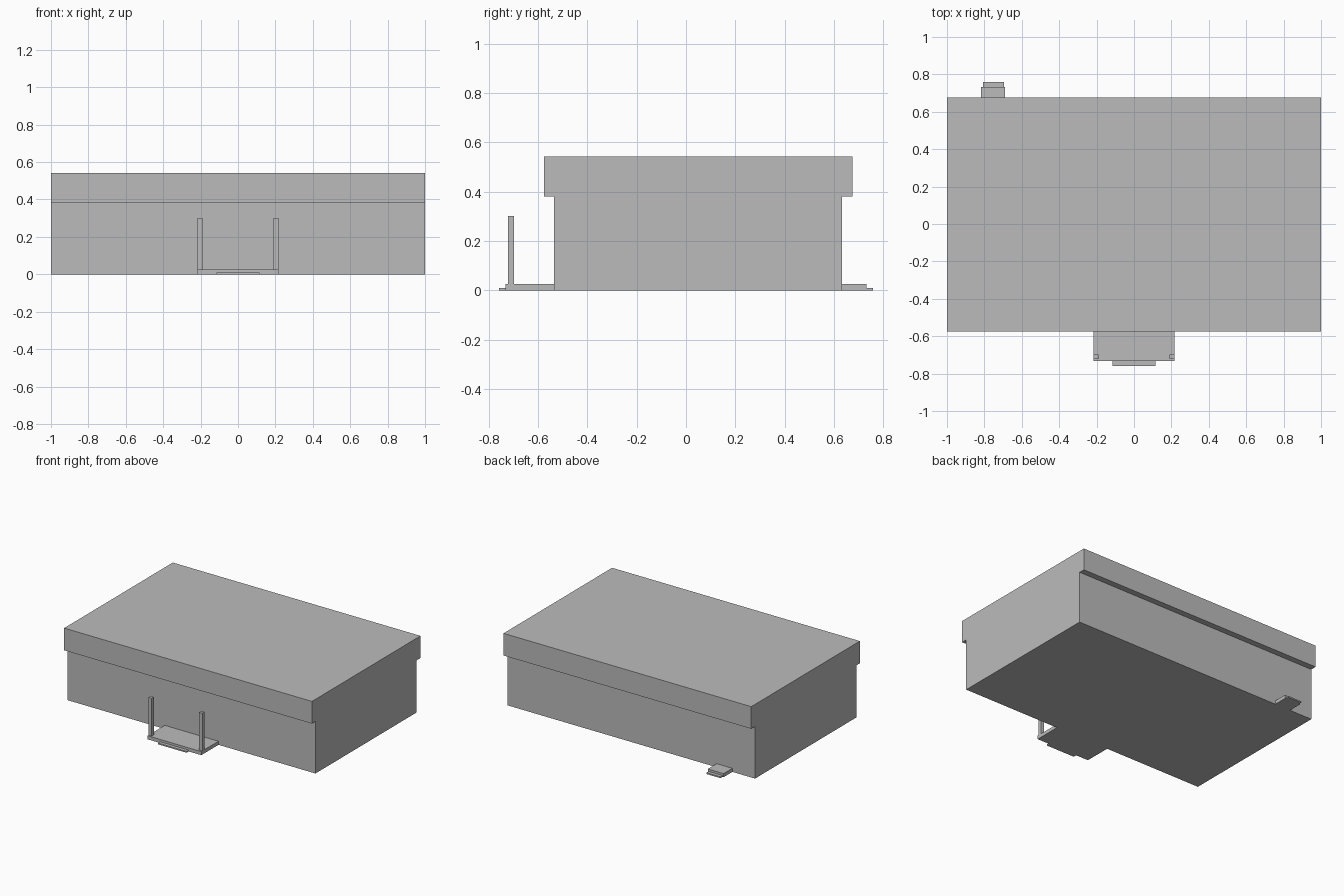
import bpy
import bmesh
from mathutils import Matrix, Vector

default = bpy.data.objects.get("Cube")
if default:
    bpy.data.objects.remove(default, do_unlink=True)

# Single matte grey for the whole building
grey = bpy.data.materials.new("plain grey")
grey.use_nodes = True
grey.diffuse_color = (0.5, 0.5, 0.5, 1)
grey.node_tree.nodes["Principled BSDF"].inputs["Base Color"].default_value = (0.5, 0.5, 0.5, 1)


def box(name, x, y, z):
    """Flat-faced block spanning the given x, y and z ranges."""
    low, high = (Vector(corner) for corner in zip(x, y, z))
    bm = bmesh.new()
    bmesh.ops.create_cube(
        bm, size=1,
        matrix=Matrix.Translation((low + high) / 2) @ Matrix.Diagonal((*(high - low), 1)))
    mesh = bpy.data.meshes.new(name)
    bm.to_mesh(mesh)
    bm.free()
    mesh.materials.append(grey)
    obj = bpy.data.objects.new(name, mesh)
    bpy.context.collection.objects.link(obj)
    return obj


FRONT_WALL, BACK_WALL = -0.535, 0.632
SLAB_TOP, STEP_TOP = 0.026, 0.01
SLAB_END, STEP_END = 0.733, 0.758

# Main body and the roof that overhangs front and back
box("walls", (-1, 1), (FRONT_WALL, BACK_WALL), (0, 0.38))
box("roof", (-1, 1), (-0.576, 0.676), (0.38, 0.542))

# Front porch with its low step
box("porch_slab", (-0.217, 0.217), (-SLAB_END, FRONT_WALL), (0, SLAB_TOP))
box("porch_step", (-0.115, 0.115), (-STEP_END, -SLAB_END), (0, STEP_TOP))

# Porch posts, mirrored across the centre
for side, sign in (("left", 1), ("right", -1)):
    xs = sorted((sign * 0.191, sign * 0.217))
    box(side + "_porch_post", xs, (-0.722, -0.697), (SLAB_TOP, 0.302))

# Back door landing with its low step
box("back_slab", (-0.817, -0.69), (BACK_WALL, SLAB_END), (0, SLAB_TOP))
box("back_step", (-0.808, -0.696), (SLAB_END, STEP_END), (0, STEP_TOP))
